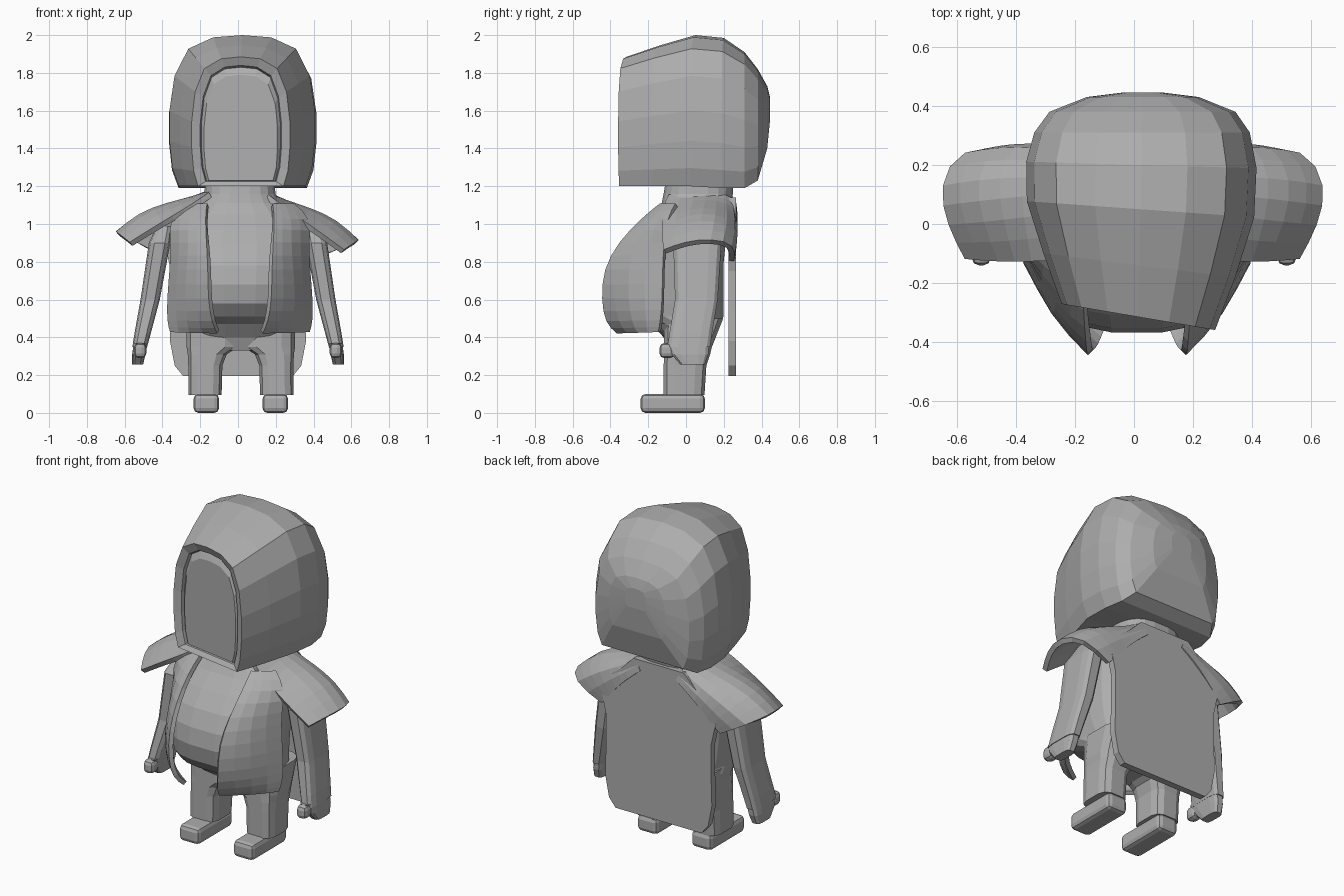
import bpy, bmesh, math
from mathutils import Matrix

if "Cube" in bpy.data.objects:
    bpy.data.objects.remove(bpy.data.objects["Cube"])

grey = bpy.data.materials.new("plain grey")
grey.diffuse_color = (0.42, 0.42, 0.42, 1)
grey.use_nodes = True
grey.node_tree.nodes["Principled BSDF"].inputs["Base Color"].default_value = grey.diffuse_color


def finish(name, bm, mirror=False, thick=0, sub=0, bevel=0, dx=0):
    bmesh.ops.recalc_face_normals(bm, faces=bm.faces)
    me = bpy.data.meshes.new(name)
    bm.to_mesh(me)
    bm.free()
    me.materials.append(grey)
    ob = bpy.data.objects.new(name, me)
    bpy.context.collection.objects.link(ob)
    ob.location.x = dx
    if mirror:
        m = ob.modifiers.new("mirror", 'MIRROR')
        m.merge_threshold = 0.002
    if sub:
        m = ob.modifiers.new("smooth", 'SUBSURF')
        m.levels = m.render_levels = sub
        m.boundary_smooth = 'PRESERVE_CORNERS'
    if thick:
        m = ob.modifiers.new("thickness", 'SOLIDIFY')
        m.thickness, m.offset = thick, 0
    if bevel:
        m = ob.modifiers.new("bevel", 'BEVEL')
        m.width, m.segments = bevel, 2
    return ob


def loft(name, rings, **kw):
    bm = bmesh.new()
    vs = [[bm.verts.new(p) for p in r] for r in rings]
    n = len(rings[0])
    for a, b in zip(vs, vs[1:]):
        for i in range(n):
            j = (i + 1) % n
            bm.faces.new((a[i], a[j], b[j], b[i]))
    bm.faces.new(vs[0])
    bm.faces.new(vs[-1])
    return finish(name, bm, **kw)


def sheet(name, rows, **kw):
    bm = bmesh.new()
    vs = [[bm.verts.new(p) for p in r] for r in rows]
    for a, b in zip(vs, vs[1:]):
        for i in range(len(a) - 1):
            bm.faces.new((a[i], a[i + 1], b[i + 1], b[i]))
    return finish(name, bm, **kw)


def ring(z, cx, hw, y0, y1, n=20, e=0.7):
    pts = []
    for i in range(n):
        t = 2 * math.pi * (i + 0.5) / n
        c, s = math.cos(t), math.sin(t)
        pts.append((cx + hw * math.copysign(abs(c) ** e, c),
                    (y0 + y1) / 2 + (y1 - y0) / 2 * math.copysign(abs(s) ** e, s), z))
    return pts


def box(name, x0, x1, y0, y1, z0, z1, **kw):
    bm = bmesh.new()
    size = Matrix.Diagonal((x1 - x0, y1 - y0, z1 - z0, 1))
    mid = Matrix.Translation(((x0 + x1) / 2, (y0 + y1) / 2, (z0 + z1) / 2))
    bmesh.ops.create_cube(bm, size=1, matrix=mid @ size)
    return finish(name, bm, **kw)


# hood and face: arches lofted front to back, the front turned slightly
half = [(0.87, 0), (0.96, .12), (1, .3), (1, .5), (.93, .73), (.74, .91), (.4, .985)]
arch = half + [(0, 1)] + [(-u, v) for u, v in reversed(half)] + [(-.4, 0), (.4, 0)]


def arch_ring(y, hw, z0, z1):
    slant = -.17 * min(1, max(0, (.3 - y) / .6))
    cx = .015 + .02 * (y + .3)
    return [(cx + u * hw, y + slant * u * hw, z0 + v * (z1 - z0)) for u, v in arch]


loft("hood", [arch_ring(*s) for s in [
    (-.24, .20, 1.235, 1.82), (-.295, .215, 1.225, 1.84), (-.315, .26, 1.2, 1.885),
    (-.14, .325, 1.2, 1.945), (.05, .385, 1.2, 2.0), (.2, .39, 1.19, 1.985),
    (.31, .365, 1.19, 1.91), (.38, .315, 1.23, 1.82), (.43, .19, 1.4, 1.73),
    (.445, .07, 1.55, 1.67)]])
loft("face", [arch_ring(*s) for s in [
    (-.1, .22, 1.225, 1.84), (-.27, .213, 1.225, 1.83), (-.29, .195, 1.23, 1.79)]])

# torso with round belly, running up into the neck
profile = [(.33, .24, -.09, .10), (.40, .28, -.12, .14), (.47, .29, -.18, .18),
           (.51, .29, -.29, .2), (.58, .30, -.35, .2), (.68, .31, -.37, .2),
           (.78, .32, -.355, .2), (.88, .33, -.31, .21), (.97, .32, -.24, .22),
           (1.05, .29, -.17, .23), (1.11, .22, -.13, .24), (1.16, .19, -.12, .25),
           (1.22, .185, -.11, .25)]
loft("torso", [ring(z, .01, hw, a, b) for z, hw, a, b in profile])

# open coat front, one panel each side
panel = [(1.10, .17, -.13, .23, -.10, .28, -.05), (1.03, .18, -.22, .27, -.18, .37, -.09),
         (.9, .17, -.35, .26, -.28, .355, -.11), (.76, .16, -.43, .28, -.31, .36, -.12),
         (.6, .16, -.44, .29, -.31, .375, -.12), (.48, .14, -.42, .28, -.28, .375, -.13),
         (.43, .115, -.36, .27, -.25, .36, -.14)]
sheet("coat_front", [[(r[i], r[i + 1], r[0]) for i in (1, 3, 5)] for r in panel],
      mirror=True, thick=.025, sub=1, dx=.01)

# shoulder cape, neck to outer hem, folding down at the back onto the long cape
shoulder = [[(.15, -.09, 1.15), (.16, .05, 1.16), (.16, .16, 1.16), (.15, .25, 1.14), (.12, .255, 1.08)],
            [(.23, -.12, 1.09), (.24, .05, 1.125), (.24, .16, 1.125), (.22, .255, 1.09), (.2, .26, 1.02)],
            [(.34, -.12, 1.02), (.37, .03, 1.09), (.38, .16, 1.09), (.34, .265, 1.04), (.29, .255, .94)],
            [(.45, -.12, .95), (.51, .01, 1.03), (.54, .15, 1.035), (.47, .27, .98), (.36, .25, .86)],
            [(.56, -.11, .875), (.62, .0, .92), (.65, .13, .935), (.58, .25, .91), (.40, .24, .82)]]
cape = sheet("shoulder_cape", shoulder, mirror=True, thick=.03, sub=1)
cape.rotation_euler.y = .035
cape.location.x = -.037

# long back cape
back = [(1.14, .17), (1.06, .25), (.99, .34), (.9, .39), (.84, .375), (.75, .355), (.55, .355),
        (.38, .36), (.25, .335), (.195, .29)]
sheet("back_cape", [[(hw * k, .245, z) for k in (-1, -.5, 0, .5, 1)] for z, hw in back],
      thick=.04)

# arms with hands and thumbs
arm = [(.99, .39, .04, .0, .14), (.9, .415, .058, -.07, .19), (.6, .465, .052, -.06, .17),
       (.42, .505, .044, -.09, .14), (.35, .52, .04, -.10, .13)]
loft("arm", [ring(*a, n=12, e=.55) for a in arm], mirror=True)
hand = [(.37, .515, .038, -.11, .125), (.31, .525, .036, -.08, .12), (.255, .532, .03, -.03, .10)]
loft("hand", [ring(*a, n=12, e=.55) for a in hand], mirror=True)
box("thumb", .485, .55, -.14, -.06, .29, .37, mirror=True, bevel=.025)

# trouser legs
leg = [(.095, .19, .09, -.12, .10), (.25, .188, .092, -.12, .11), (.31, .178, .105, -.12, .13),
       (.35, .15, .14, -.12, .14), (.5, .15, .14, -.12, .2)]
loft("leg", [ring(*a, n=12, e=.55) for a in leg], mirror=True, dx=.015)

# feet
box("foot", .115, .25, -.24, .10, 0, .1, mirror=True, bevel=.025, dx=.015)
